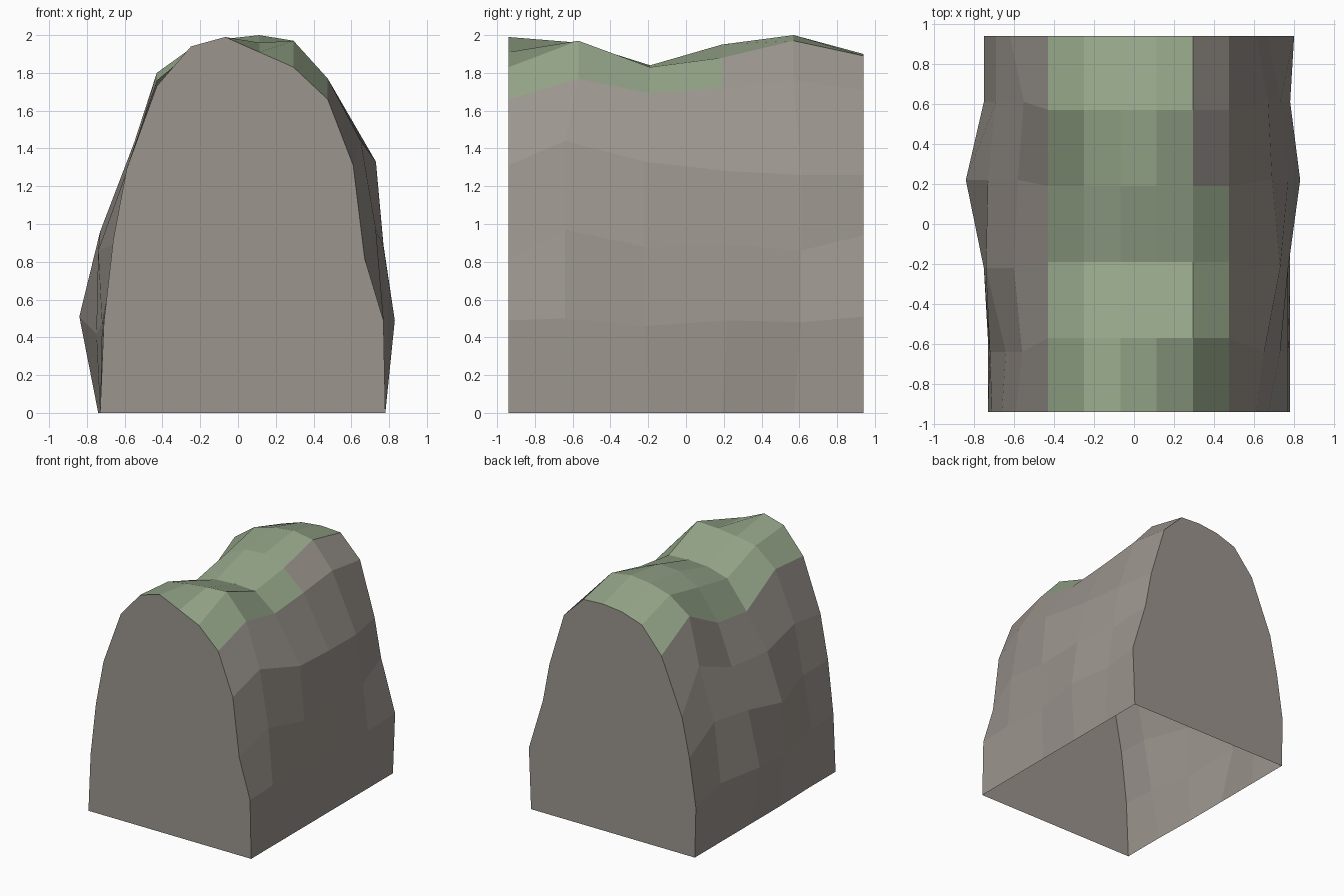
import bpy
import bmesh

# Remove the default cube only
default_cube = bpy.data.objects.get("Cube")
if default_cube:
    bpy.data.objects.remove(default_cube, do_unlink=True)


def flat_material(name, colour):
    material = bpy.data.materials.new(name)
    material.use_nodes = True
    material.diffuse_color = colour
    shader = next(n for n in material.node_tree.nodes if n.type == "BSDF_PRINCIPLED")
    shader.inputs["Base Color"].default_value = colour
    shader.inputs["Roughness"].default_value = 0.9
    return material


stone = flat_material("weathered stone", (0.33, 0.30, 0.27, 1))
moss = flat_material("mossy green", (0.30, 0.38, 0.25, 1))
STONE_SLOT, MOSS_SLOT = range(2)

# Depth of each cross-section along the ridge top and along the bulging sides
HALF_DEPTH = 0.94
crest_depths = (-HALF_DEPTH, -0.57, -0.19, 0.19, 0.57, HALF_DEPTH)
side_depths = (-HALF_DEPTH, -0.64, -0.22, 0.22, 0.61, HALF_DEPTH)

# Ridge heights, one row per cross-section, at evenly spaced columns
crest_columns = [-0.43 + 0.181 * i for i in range(6)]
crest_heights = (
    (1.73, 1.94, 1.99, 1.91, 1.83, 1.66),
    (1.76, 1.91, 1.94, 1.96, 1.97, 1.77),
    (1.55, 1.78, 1.83, 1.84, 1.83, 1.69),
    (1.60, 1.85, 1.94, 1.95, 1.88, 1.72),
    (1.80, 1.93, 1.98, 2.0, 1.97, 1.76),
    (1.61, 1.82, 1.88, 1.9, 1.89, 1.71),
)

# Side walls as (width, height) pairs from bottom to top, per cross-section
right_wall = (
    ((-0.73, 0), (-0.71, 0.48), (-0.66, 0.92), (-0.59, 1.29)),
    ((-0.73, 0), (-0.72, 0.47), (-0.64, 0.9), (-0.56, 1.31)),
    ((-0.74, 0), (-0.75, 0.42), (-0.74, 0.86), (-0.6, 1.25)),
    ((-0.74, 0), (-0.84, 0.51), (-0.73, 0.96), (-0.58, 1.28)),
    ((-0.74, 0), (-0.75, 0.5), (-0.69, 1.0), (-0.55, 1.43)),
    ((-0.74, 0), (-0.75, 0.42), (-0.69, 0.82), (-0.62, 1.15)),
)
left_wall = (
    ((0.78, 0), (0.77, 0.49), (0.67, 0.82), (0.61, 1.31)),
    ((0.78, 0), (0.77, 0.5), (0.73, 0.97), (0.65, 1.44)),
    ((0.78, 0), (0.77, 0.46), (0.77, 0.88), (0.73, 1.33)),
    ((0.78, 0), (0.83, 0.49), (0.77, 0.89), (0.69, 1.28)),
    ((0.78, 0), (0.78, 0.48), (0.73, 0.86), (0.67, 1.26)),
    ((0.78, 0), (0.8, 0.51), (0.67, 0.94), (0.61, 1.26)),
)

bm = bmesh.new()


def cross_section(row):
    """Run up the right wall, over the ridge and down the left wall."""
    side_y, crest_y = side_depths[row], crest_depths[row]

    def wall(points):
        return [(x, side_y if z else crest_y, z) for x, z in points]

    crest = [(x, crest_y, z) for x, z in zip(crest_columns, crest_heights[row])]
    outline = wall(right_wall[row]) + crest + wall(reversed(left_wall[row]))
    return [bm.verts.new(point) for point in outline]


sections = [cross_section(row) for row in range(len(crest_depths))]
first_moss = len(right_wall[0])
last_moss = first_moss + len(crest_columns) - 2

# Skin between neighbouring sections, with moss along the ridge
for row, (near, far) in enumerate(zip(sections, sections[1:])):
    for column in range(len(near) - 1):
        face = bm.faces.new(
            (near[column], near[column + 1], far[column + 1], far[column])
        )
        mossy = first_moss <= column <= last_moss
        if column == last_moss and row >= 3:
            mossy = False  # bare stone on the rear left shoulder
        face.material_index = MOSS_SLOT if mossy else STONE_SLOT

# Flat end walls; the underside stays open
bm.faces.new(list(reversed(sections[0])))
bm.faces.new(sections[-1])

mesh = bpy.data.meshes.new("mossy_rock")
bm.to_mesh(mesh)
bm.free()
mesh.materials.append(stone)
mesh.materials.append(moss)
rock = bpy.data.objects.new("mossy_rock", mesh)
bpy.context.collection.objects.link(rock)
